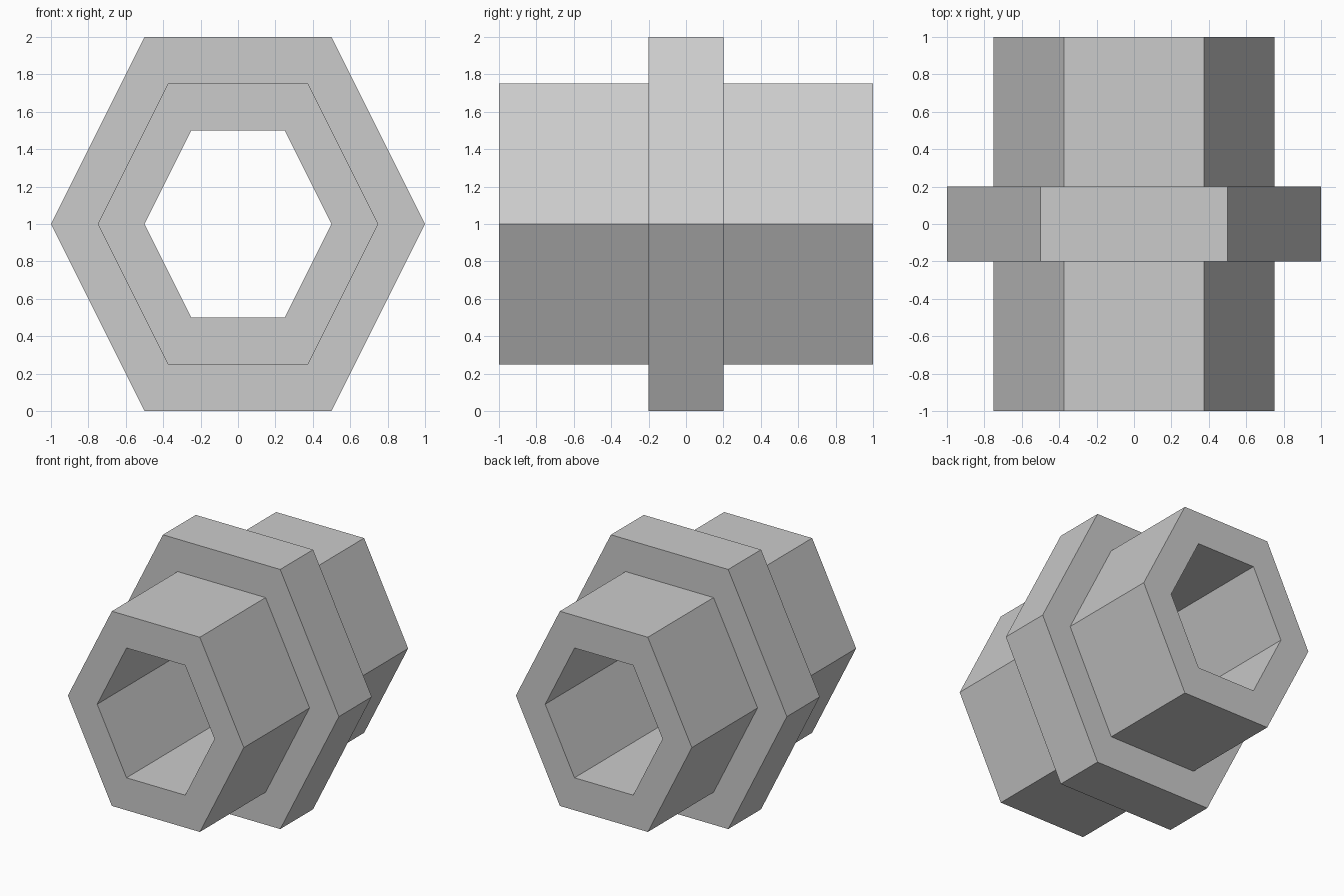
import bpy, bmesh

if "Cube" in bpy.data.objects:
    bpy.data.objects.remove(bpy.data.objects["Cube"])

# Stretched hexagon outline (x, z) and stepped wall section (scale, y)
HEX = [(1, 0), (0.5, 1), (-0.5, 1), (-1, 0), (-0.5, -1), (0.5, -1)]
SECTION = [(0.5, -1), (0.75, -1), (0.75, -0.2), (1, -0.2),
           (1, 0.2), (0.75, 0.2), (0.75, 1), (0.5, 1)]

# Hexagonal sleeve with a middle collar and a through bore
bm = bmesh.new()
rings = [[bm.verts.new((x * s, y, 1 + z * s)) for x, z in HEX] for s, y in SECTION]
for i, ring in enumerate(rings):
    nxt = rings[(i + 1) % len(rings)]
    for j in range(6):
        k = (j + 1) % 6
        bm.faces.new((ring[j], ring[k], nxt[k], nxt[j]))
bmesh.ops.recalc_face_normals(bm, faces=bm.faces)

mesh = bpy.data.meshes.new("hex_collar_sleeve")
bm.to_mesh(mesh)
bm.free()
sleeve = bpy.data.objects.new("hex_collar_sleeve", mesh)
bpy.context.collection.objects.link(sleeve)
